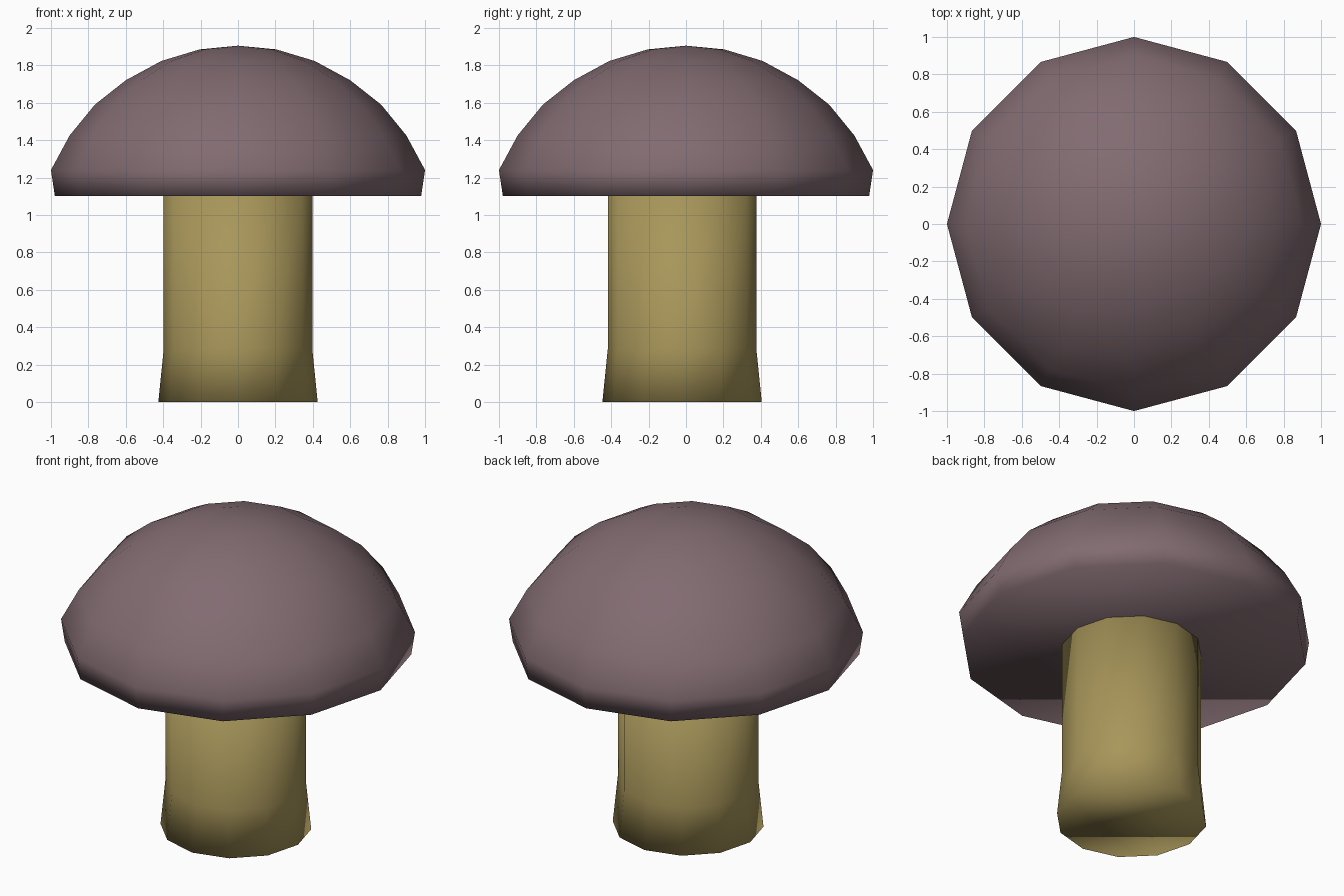
import bpy
import bmesh
from math import cos, sin, tau

if "Cube" in bpy.data.objects:
    bpy.data.objects.remove(bpy.data.objects["Cube"])

SIDES = 12


def lathe(name, profile, color, center=(0, 0), tip=None):
    """Closed 12-sided solid from (radius, z) rings, bottom to top."""
    bm = bmesh.new()
    rings = [[bm.verts.new((center[0] + r * cos(tau * i / SIDES),
                            center[1] + r * sin(tau * i / SIDES), z))
              for i in range(SIDES)] for r, z in profile]
    for low, high in zip(rings, rings[1:]):
        for i in range(SIDES):
            j = (i + 1) % SIDES
            bm.faces.new((low[i], low[j], high[j], high[i]))
    bm.faces.new(rings[0][::-1])
    if tip is None:
        bm.faces.new(rings[-1])
    else:
        top = bm.verts.new((center[0], center[1], tip))
        for i in range(SIDES):
            bm.faces.new((rings[-1][i], rings[-1][(i + 1) % SIDES], top))
    for face in bm.faces:
        face.smooth = True
    mesh = bpy.data.meshes.new(name)
    bm.to_mesh(mesh)
    bm.free()
    mat = bpy.data.materials.new(name + "_color")
    mat.diffuse_color = (*color, 1)
    mat.use_nodes = True
    mat.node_tree.nodes["Principled BSDF"].inputs["Base Color"].default_value = mat.diffuse_color
    mesh.materials.append(mat)
    obj = bpy.data.objects.new(name, mesh)
    bpy.context.collection.objects.link(obj)
    return obj


# Stem: straight shaft with a flared foot, set slightly forward
lathe("stem", [(0.426, 0), (0.397, 0.285), (0.397, 1.12)],
      (0.39, 0.305, 0.102), center=(0, -0.021))

# Cap: short rim under a faceted dome with a flat underside
lathe("cap", [(0.979, 1.10), (1.0, 1.24), (0.90, 1.425), (0.765, 1.59),
              (0.60, 1.72), (0.41, 1.823), (0.205, 1.885)],
      (0.22, 0.147, 0.165), tip=1.905)
